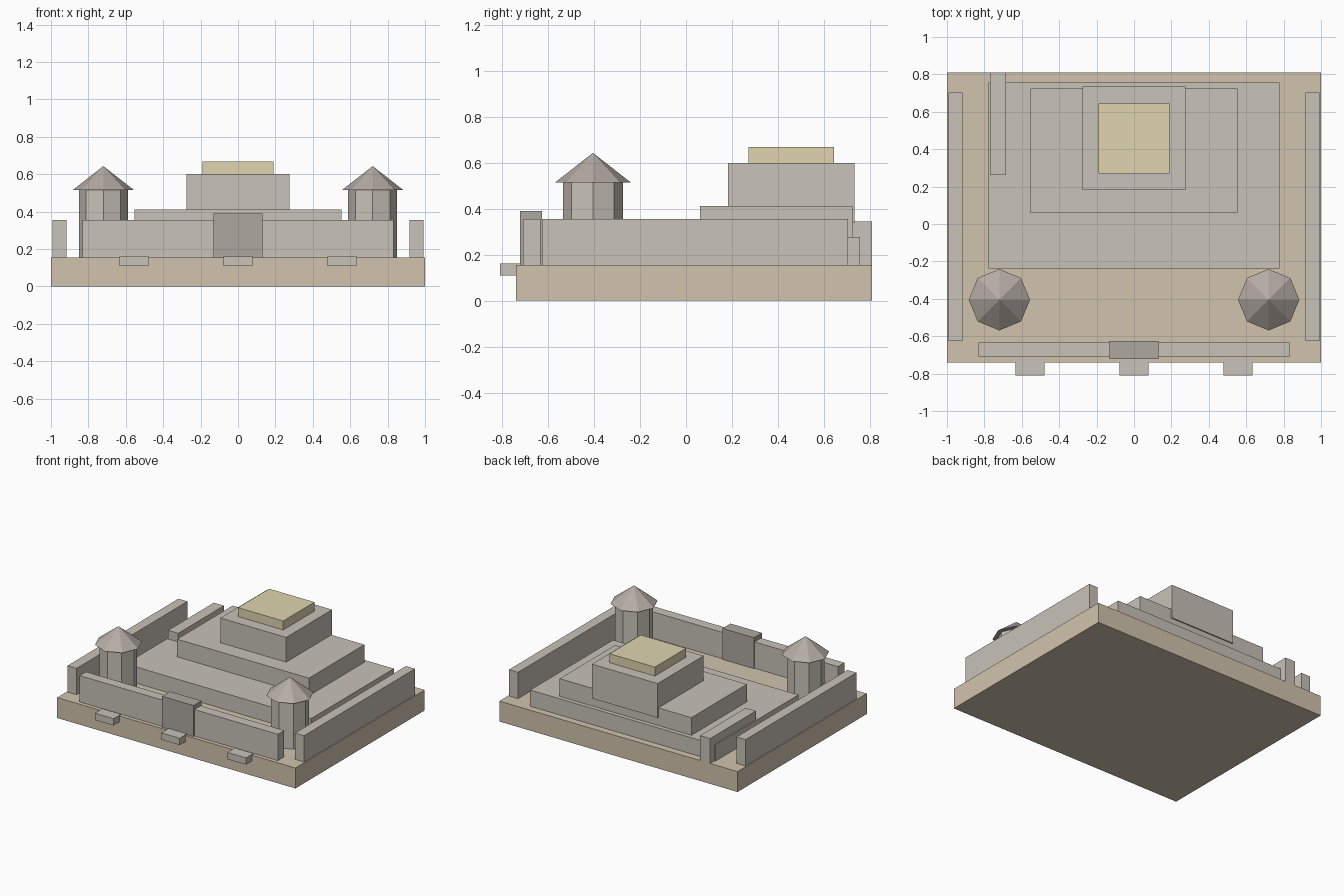
import bpy
from mathutils import Vector

if "Cube" in bpy.data.objects:
    bpy.data.objects.remove(bpy.data.objects["Cube"])


def material(name, rgb):
    m = bpy.data.materials.new(name)
    m.diffuse_color = (*rgb, 1)
    m.use_nodes = True
    m.node_tree.nodes["Principled BSDF"].inputs["Base Color"].default_value = m.diffuse_color
    return m


EARTH = material("earth", (0.64, 0.55, 0.42))
STONE = material("stone", (0.58, 0.54, 0.48))
DARK = material("dark_stone", (0.42, 0.39, 0.35))
ROOF = material("roof_tile", (0.46, 0.41, 0.37))
GOLD = material("gold", (0.74, 0.66, 0.43))


def box(name, x, y, z, mat):
    """Box from (min, max) ranges on each axis."""
    lo, hi = Vector((x[0], y[0], z[0])), Vector((x[1], y[1], z[1]))
    bpy.ops.mesh.primitive_cube_add(size=1, location=(lo + hi) / 2)
    ob = bpy.context.object
    ob.name = name
    for v in ob.data.vertices:
        v.co *= hi - lo
    ob.data.materials.append(mat)


def cone(name, x, y, z, r1, r2, mat):
    """Eight-sided cone or column between two heights."""
    bpy.ops.mesh.primitive_cone_add(vertices=8, radius1=r1, radius2=r2, depth=z[1] - z[0],
                                    location=(x, y, (z[0] + z[1]) / 2))
    ob = bpy.context.object
    ob.name = name
    ob.data.materials.append(mat)


G = 0.155   # ground level on top of the plinth

# Plinth
box("plinth", (-1, 1), (-0.74, 0.81), (0, G), EARTH)

# Stacked terraces and golden top
box("lower_terrace", (-0.778, 0.778), (-0.237, 0.757), (G, 0.278), STONE)
box("middle_terrace", (-0.553, 0.553), (0.06, 0.725), (0.278, 0.412), STONE)
box("upper_block", (-0.276, 0.276), (0.183, 0.734), (0.34, 0.60), STONE)
box("gold_cap", (-0.19, 0.19), (0.271, 0.645), (0.60, 0.668), GOLD)

# Long rear block on the left
box("rear_stair_block", (-0.77, -0.685), (0.262, 0.81), (G, 0.344), STONE)

# Front wall with gate
box("front_wall", (-0.832, 0.832), (-0.71, -0.634), (G, 0.355), STONE)
box("gate", (-0.132, 0.132), (-0.722, -0.626), (G, 0.39), DARK)

# Side walls and corner towers
for side, s in (("left", -1), ("right", 1)):
    box(side + "_wall", sorted((s * 0.917, s * 0.993)), (-0.626, 0.704), (G, 0.355), STONE)
    cone(side + "_tower", s * 0.72, -0.405, (G, 0.515), 0.131, 0.131, STONE)
    cone(side + "_tower_roof", s * 0.72, -0.405, (0.515, 0.643), 0.164, 0, ROOF)

# Front steps
for name, x in (("left", -0.556), ("middle", 0), ("right", 0.556)):
    box(name + "_step", (x - 0.078, x + 0.078), (-0.81, -0.72), (0.109, 0.161), STONE)
